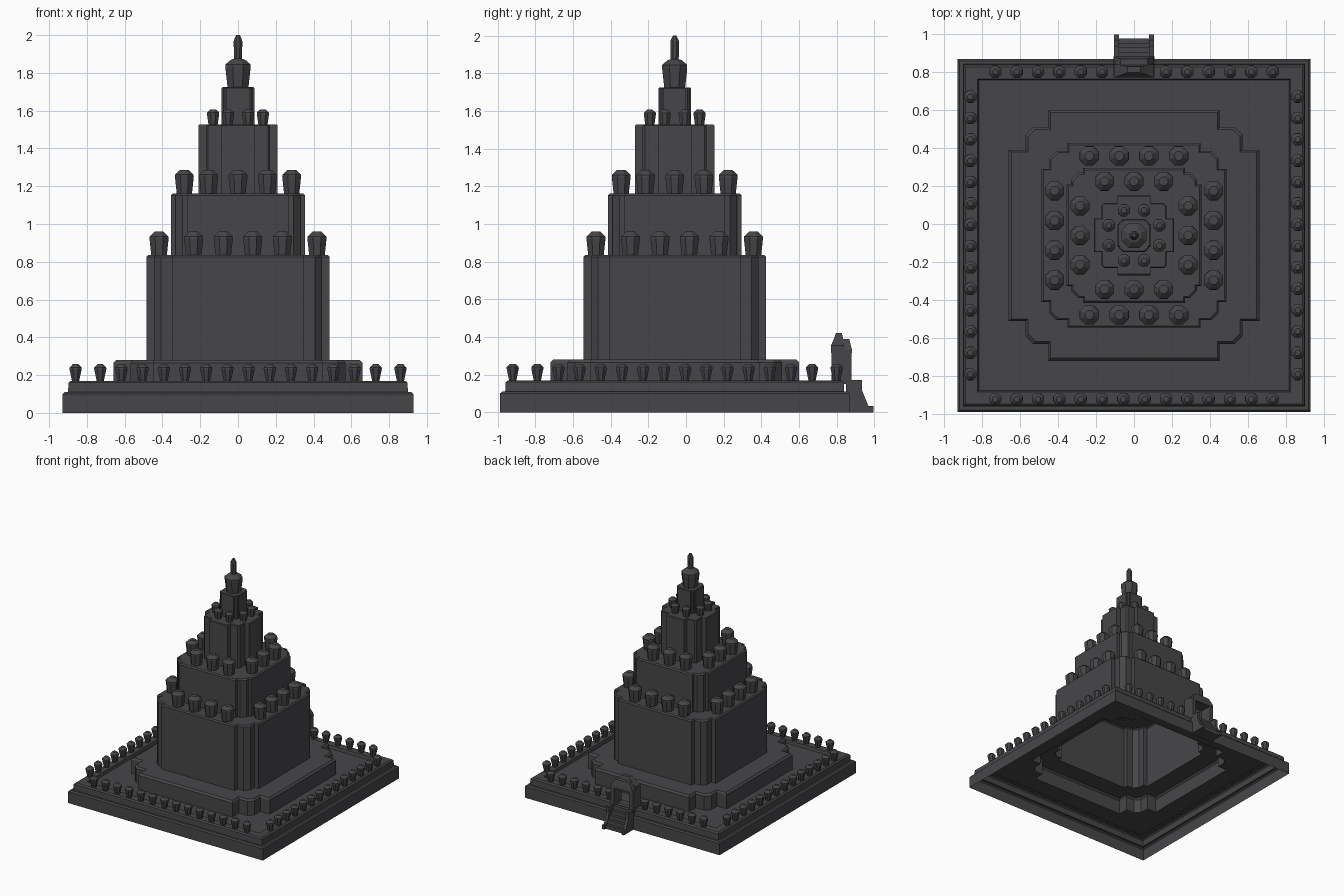
import bpy, bmesh, math

if "Cube" in bpy.data.objects:
    bpy.data.objects.remove(bpy.data.objects["Cube"])

CY = -0.06  # y of the tower axis
stone = bpy.data.materials.new("dark_stone")
stone.diffuse_color = (0.062, 0.061, 0.066, 1)
stone.use_nodes = True
stone.node_tree.nodes["Principled BSDF"].inputs["Base Color"].default_value = stone.diffuse_color


def finish(name, bm):
    me = bpy.data.meshes.new(name)
    bm.to_mesh(me)
    bm.free()
    me.materials.append(stone)
    ob = bpy.data.objects.new(name, me)
    bpy.context.collection.objects.link(ob)
    return ob


def square(h):
    return [(h, -h), (h, h), (-h, h), (-h, -h)]


def stepped(a, b, c, d):
    """Square plan with notched, chamfered corners."""
    pts = []
    quarter = [(a, c), (b, c), (b, b - d), (b - d, b), (c, b), (c, a)]
    for k in range(4):
        for x, y in quarter:
            for _ in range(k):
                x, y = -y, x
            pts.append((x, y))
    return pts


def ngon(r, n=8):
    t = math.pi / n
    return [(r * math.cos(t + 2 * i * t), r * math.sin(t + 2 * i * t)) for i in range(n)]


def loft(bm, rings, cx=0, cy=CY):
    """Join equal plans at rising heights; returns first and last vertex loops."""
    loops = [[bm.verts.new((cx + x, cy + y, z)) for x, y in plan] for plan, z in rings]
    n = len(loops[0])
    for lo, hi in zip(loops, loops[1:]):
        for i in range(n):
            j = (i + 1) % n
            bm.faces.new((lo[i], lo[j], hi[j], hi[i]))
    return loops[0], loops[-1]


def shell(name, rings, hole=None):
    """Open-bottomed tier; its top is a cap, or a ledge around the next tier."""
    bm = bmesh.new()
    _, top = loft(bm, rings)
    if hole is None:
        bm.faces.new(top)
    else:
        z = top[0].co.z
        inner = [bm.verts.new((x, CY + y, z)) for x, y in hole]
        edges = []
        for lp in (top, inner):
            for i in range(len(lp)):
                pair = (lp[i], lp[(i + 1) % len(lp)])
                edges.append(bm.edges.get(pair) or bm.edges.new(pair))
        res = bmesh.ops.triangle_fill(bm, use_beauty=True, edges=edges, normal=(0, 0, 1))
        for f in res["geom"]:
            if isinstance(f, bmesh.types.BMFace):
                f.normal_update()
                if f.normal.z < 0:
                    f.normal_flip()
    return finish(name, bm)


def tier(name, plan, z0, z1, bev, hole=None):
    a = max(x for x, y in plan)
    small = [(x * (a - bev) / a, y * (a - bev) / a) for x, y in plan]
    return shell(name, [(plan, z0), (plan, z1 - bev), (small, z1)], hole)


def solid(bm, rings, cx=0, cy=CY):
    lo, hi = loft(bm, rings, cx, cy)
    bm.faces.new(lo[::-1])
    bm.faces.new(hi)


def finials(name, places, z, r, h, foot):
    """Flared octagonal finials with a sloping cap."""
    bm = bmesh.new()
    for x, y in places:
        solid(bm, [(ngon(r * foot), z), (ngon(r), z + 0.72 * h),
                   (ngon(r * 0.98), z + 0.8 * h), (ngon(r * 0.45), z + h)], x, CY + y)
    finish(name, bm)


def around(offset, along):
    return [p for t in along for p in ((t, offset), (t, -offset), (offset, t), (-offset, t))]


# Tower plans
plinth = stepped(0.66, 0.57, 0.45, 0.04)
main = stepped(0.485, 0.445, 0.35, 0.037)
second = stepped(0.355, 0.33, 0.267, 0.037)
third = stepped(0.21, 0.17, 0.088, 0.012)
fourth = stepped(0.087, 0.078, 0.06, 0.01)

# Base terrace with raised rim, then the tiers
shell("base_terrace", [(square(0.928), 0), (square(0.928), 0.1), (square(0.917), 0.11),
                       (square(0.9), 0.11), (square(0.897), 0.16), (square(0.885), 0.17),
                       (square(0.822), 0.17), (square(0.816), 0.145)], plinth)
tier("plinth", plinth, 0.145, 0.28, 0.015, main)
tier("main_tier", main, 0.28, 0.835, 0.01, second)
tier("second_tier", second, 0.835, 1.162, 0.01, third)
tier("third_tier", third, 1.162, 1.528, 0.006, fourth)
tier("fourth_tier", fourth, 1.528, 1.725, 0.005)

# Crowning spire
bm = bmesh.new()
solid(bm, [(ngon(0.06), 1.725), (ngon(0.072), 1.825), (ngon(0.072), 1.845), (ngon(0.04), 1.87),
           (ngon(0.023), 1.875), (ngon(0.025), 1.965), (ngon(0.023), 1.975), (ngon(0.01), 2.0)])
finish("spire", bm)

# Finials on each ledge
finials("main_finials", around(0.418, (-0.235, -0.078, 0.078, 0.235)), 0.83, 0.055, 0.13, 0.8)
finials("second_finials", around(0.284, (-0.155, 0, 0.155)), 1.157, 0.054, 0.13, 0.8)
finials("third_finials", around(0.132, (-0.053, 0.053)), 1.525, 0.035, 0.082, 0.75)

# Rim posts, leaving a gap for the gate at the back
rim = around(0.86, [(i - 6.5) * 0.1122 for i in range(14)])
rim = [p for p in rim if not (p[1] > 0.8 and abs(p[0]) < 0.1)]
finials("rim_posts", rim, 0.168, 0.035, 0.09, 0.58)


def rect(x0, x1, y0, y1):
    return [(x0, y0), (x1, y0), (x1, y1), (x0, y1)]


def box(bm, x0, x1, y0, y1, z0, z1):
    solid(bm, [(rect(x0, x1, y0, y1), z0), (rect(x0, x1, y0, y1), z1)], 0, 0)


def side_extrude(bm, prof, x0, x1):
    """Extrude a y-z profile along x."""
    a = [bm.verts.new((x0, y, z)) for y, z in prof]
    b = [bm.verts.new((x1, y, z)) for y, z in prof]
    n = len(prof)
    for i in range(n):
        j = (i + 1) % n
        bm.faces.new((a[i], a[j], b[j], b[i]))
    bm.faces.new(a[::-1])
    bm.faces.new(b)
    bmesh.ops.recalc_face_normals(bm, faces=bm.faces[:])


# Back stairs: steps between stepped side walls
bm = bmesh.new()
for i in range(5):
    box(bm, -0.082, 0.082, 0.85, 0.88 + 0.024 * i, 0, 0.165 - 0.033 * i)
finish("stair_steps", bm)
cheek = [(0.85, 0), (0.995, 0), (0.995, 0.035), (0.968, 0.035), (0.935, 0.115),
         (0.935, 0.172), (0.85, 0.172)]
bm = bmesh.new()
for s in (-1, 1):
    side_extrude(bm, cheek, s * 0.08, s * 0.105)
finish("stair_walls", bm)

# Gate: side posts under a tapered two-part roof
bm = bmesh.new()
for s in (-0.09, 0.09):
    box(bm, s - 0.017, s + 0.017, 0.772, 0.878, 0.15, 0.335)
finish("gate_posts", bm)
bm = bmesh.new()
solid(bm, [(rect(-0.107, 0.107, 0.83, 0.88), 0.315), (rect(-0.105, 0.105, 0.83, 0.88), 0.335),
           (rect(-0.07, 0.07, 0.83, 0.867), 0.39)], 0, 0)
solid(bm, [(rect(-0.105, 0.105, 0.77, 0.84), 0.315), (rect(-0.105, 0.105, 0.77, 0.84), 0.355),
           (rect(-0.065, 0.065, 0.785, 0.835), 0.39), (rect(-0.035, 0.035, 0.796, 0.827), 0.42)], 0, 0)
finish("gate_roof", bm)
